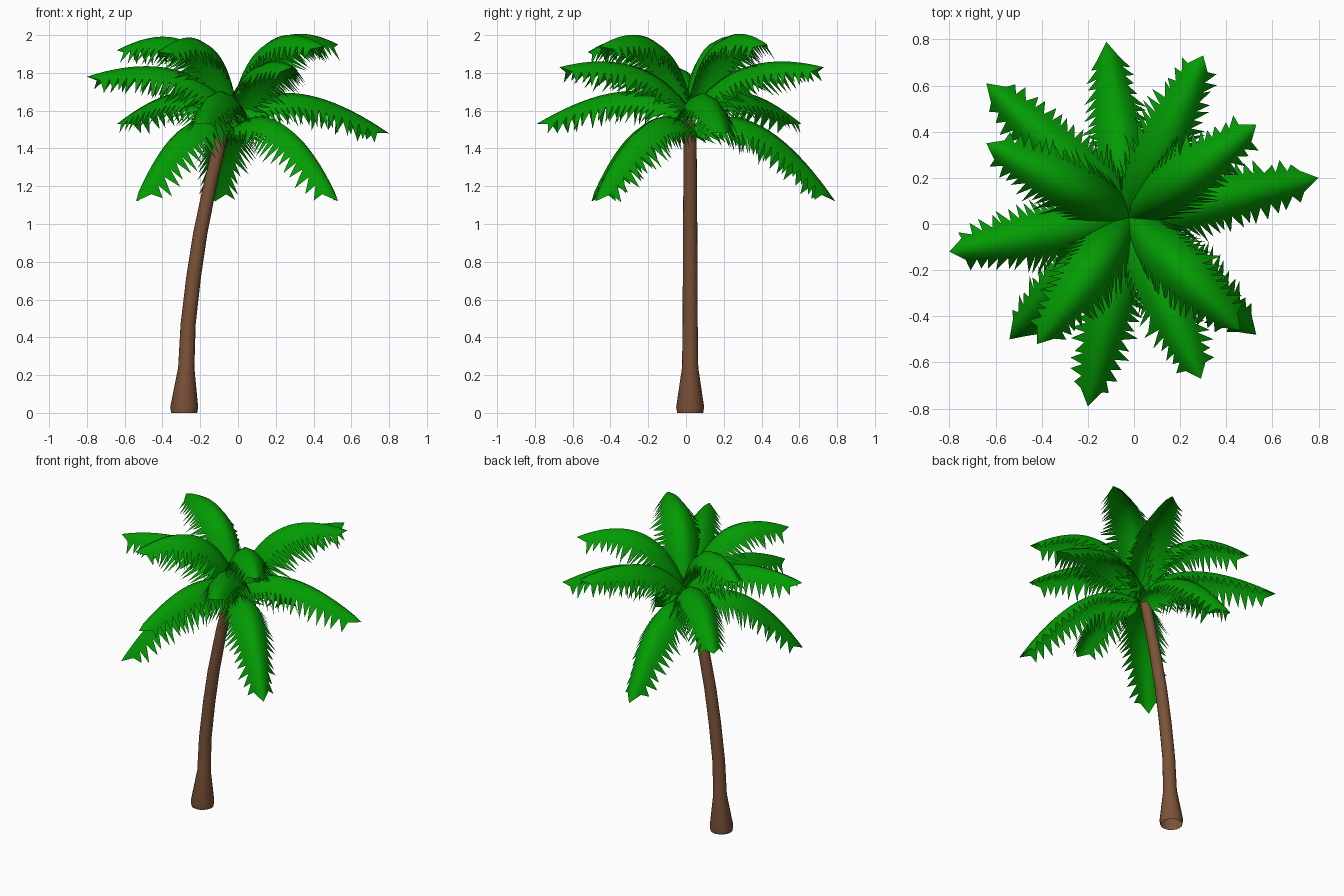
import bpy, bmesh, math, random
from mathutils import Vector

if "Cube" in bpy.data.objects:
    bpy.data.objects.remove(bpy.data.objects["Cube"])

random.seed(4)


def material(name, rgb):
    m = bpy.data.materials.new(name)
    m.diffuse_color = (*rgb, 1)
    m.use_nodes = True
    m.node_tree.nodes["Principled BSDF"].inputs["Base Color"].default_value = m.diffuse_color
    return m


BARK = material("bark_brown", (0.20, 0.085, 0.040))
LEAF = material("leaf_green", (0.001, 0.33, 0.001))


def finish(bm, name, mat):
    mesh = bpy.data.meshes.new(name)
    bm.to_mesh(mesh)
    bm.free()
    mesh.materials.append(mat)
    for p in mesh.polygons:
        p.use_smooth = True
    ob = bpy.data.objects.new(name, mesh)
    bpy.context.collection.objects.link(ob)
    return ob


# Trunk: leaning, flared at the foot, open underneath (x, z, radius)
path = [(-.285, 0, .069), (-.285, .03, .074), (-.274, .24, .043), (-.264, .47, .040),
        (-.235, .72, .039), (-.20, .95, .038), (-.145, 1.22, .036), (-.09, 1.45, .034),
        (-.06, 1.55, .028)]
SIDES = 16
bm = bmesh.new()
rings = []
for x, z, r in path:
    rings.append([bm.verts.new((x + r * math.cos(a), .022 + r * math.sin(a), z))
                  for a in (2 * math.pi * k / SIDES for k in range(SIDES))])
for lo, hi in zip(rings, rings[1:]):
    for k in range(SIDES):
        n = (k + 1) % SIDES
        bm.faces.new((lo[k], lo[n], hi[n], hi[k]))
bm.faces.new(rings[-1])
trunk = finish(bm, "trunk", BARK)
bpy.context.view_layer.objects.active = trunk
trunk.select_set(True)
bpy.ops.object.shade_smooth_by_angle(angle=math.radians(40))

# Fronds: arched blades with drooping sides and toothed edges
CENTRE = Vector((-.022, .027, 0))
TEETH = 20
SECTION = ((-.092, .072), (-.054, .025), (0, 0), (.054, .025), (.092, .072))


def frond(name, tip_xy, z0, zc, z1, reach):
    a = Vector((CENTRE.x, CENTRE.y, z0))
    c = Vector((tip_xy[0], tip_xy[1], z1))
    flat = Vector((c.x - a.x, c.y - a.y, 0)).normalized()
    b = CENTRE + flat * reach + Vector((0, 0, zc))
    side = Vector((-flat.y, flat.x, 0))

    def rib(t):
        return a * (1 - t) ** 2 + b * 2 * t * (1 - t) + c * t * t

    def frame(t):
        tan = ((b - a) * (1 - t) + (c - b) * t).normalized()
        return tan, tan.cross(side)

    def width(t):  # full through the middle, tapering near the tip
        if t < .25:
            return .75 + t
        return 1 - .58 * (max(0, t - .5) / .5) ** 1.7

    bm = bmesh.new()
    rows = []
    for i in range(TEETH + 1):
        t = .95 * i / TEETH
        p, w = rib(t), width(t)
        up = frame(t)[1]
        rows.append([bm.verts.new(p + side * lat * w - up * drop * w)
                     for lat, drop in SECTION])
    for i in range(TEETH):
        r0, r1 = rows[i], rows[i + 1]
        for k in range(4):
            bm.faces.new((r0[k], r1[k], r1[k + 1], r0[k + 1]))
        # one tooth per side, raked towards the tip
        t = .95 * (i + .6) / TEETH
        tan, up = frame(t)
        for s, k in ((-1, 0), (1, 4)):
            w = (width(t) + .04) * random.uniform(.84, 1.1)
            tooth = bm.verts.new(rib(t) + side * s * .152 * w - up * .162 * w
                                 + tan * random.uniform(.015, .045))
            bm.faces.new((r0[k], tooth, r1[k]) if s < 0 else (r1[k], tooth, r0[k]))
    # pointed end
    apex = bm.verts.new(rib(1.0))
    for k in range(4):
        bm.faces.new((rows[-1][k], apex, rows[-1][k + 1]))
    bmesh.ops.recalc_face_normals(bm, faces=bm.faces[:])
    finish(bm, name, LEAF)


# Tiers: stalk height, arch control height and reach, then (tip x, tip y, tip z)
tiers = {
    "top": (1.60, 2.16, .19, [(.53, .43, 1.95), (-.64, .35, 1.92),
                              (-.42, -.52, 1.91), (.46, -.46, 1.94)]),
    "upper": (1.60, 1.95, .26, [(.30, .73, 1.83), (-.80, -.12, 1.78), (.29, -.67, 1.83)]),
    "middle": (1.58, 1.85, .29, [(.80, .20, 1.48), (-.64, .61, 1.53), (-.20, -.79, 1.53)]),
    "lower": (1.51, 1.73, .35, [(-.12, .79, 1.12), (-.54, -.50, 1.12), (.53, -.48, 1.12)]),
}
for tier, (z0, zc, reach, tips) in tiers.items():
    for n, (x, y, z) in enumerate(tips, 1):
        frond(f"{tier}_frond_{n}", (x, y), z0, zc, z, reach)
